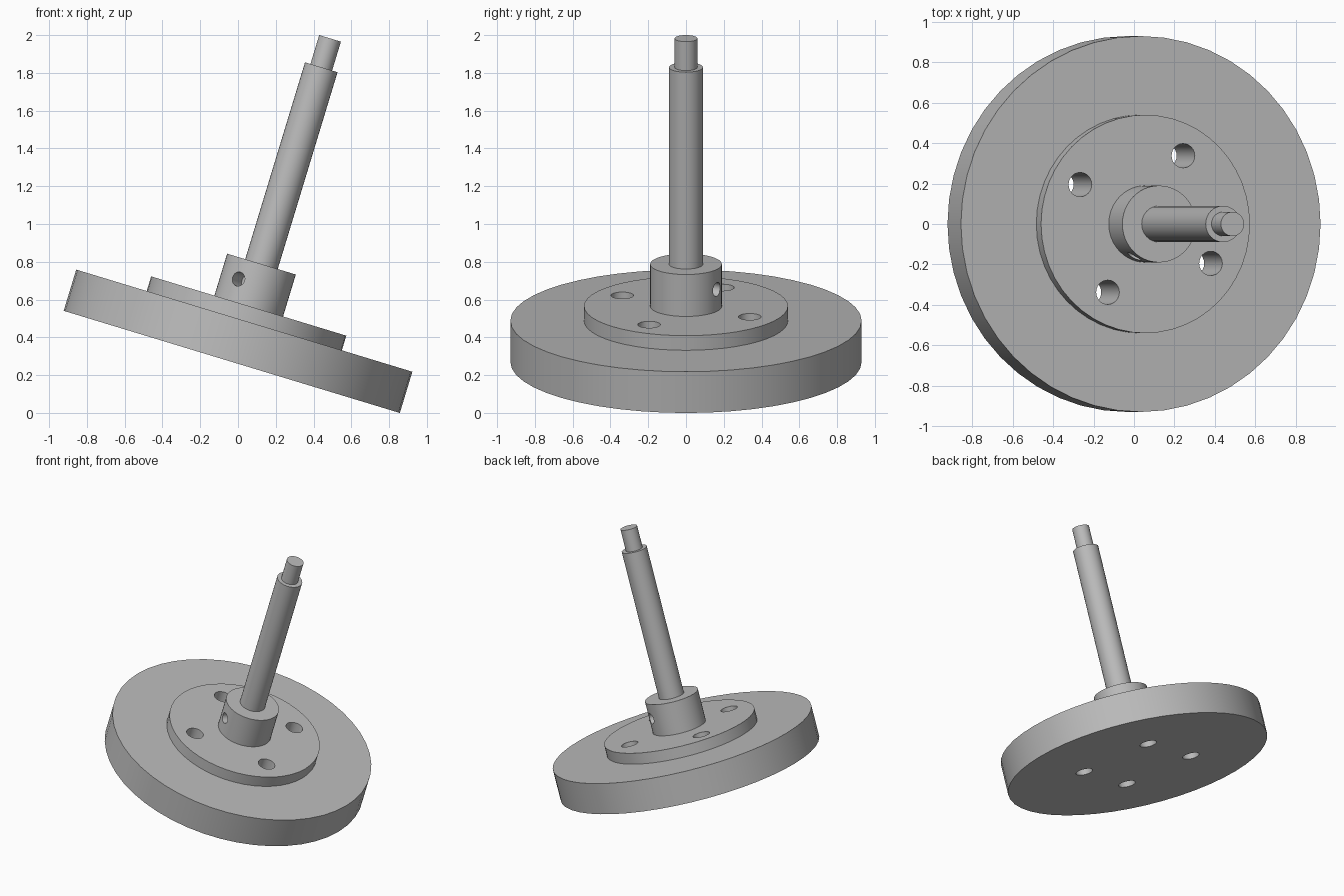
import bpy, bmesh
from math import radians, cos, sin
from mathutils import Matrix, Vector

cube = bpy.data.objects.get("Cube")
if cube:
    bpy.data.objects.remove(cube, do_unlink=True)

# Single machined-metal grey
steel = bpy.data.materials.new("machined_grey")
steel.use_nodes = True
grey = (0.5, 0.5, 0.5, 1)
steel.diffuse_color = grey
steel.node_tree.nodes["Principled BSDF"].inputs["Base Color"].default_value = grey

# The whole assembly leans toward +x
TILT = Matrix.Translation((-0.033, 0, 0.27)) @ Matrix.Rotation(radians(16.9), 4, 'Y')


def make_object(name, bm):
    mesh = bpy.data.meshes.new(name)
    bm.to_mesh(mesh)
    bm.free()
    mesh.materials.append(steel)
    obj = bpy.data.objects.new(name, mesh)
    bpy.context.collection.objects.link(obj)
    obj.matrix_world = TILT
    return obj


def add_cylinder(bm, radius, depth, matrix, sides):
    bmesh.ops.create_cone(bm, cap_ends=True, segments=sides, radius1=radius,
                          radius2=radius, depth=depth, matrix=matrix)


def turned_part(name, radius, bottom, top, sides=48):
    bm = bmesh.new()
    centre = Matrix.Translation((0, 0, (bottom + top) / 2))
    add_cylinder(bm, radius, top - bottom, centre, sides)
    return make_object(name, bm)


def cut(obj, cutter):
    mod = obj.modifiers.new("holes", 'BOOLEAN')
    mod.operation = 'DIFFERENCE'
    mod.solver = 'EXACT'
    mod.object = cutter
    bpy.context.view_layer.objects.active = obj
    bpy.ops.object.modifier_apply(modifier=mod.name)


# Stacked turned parts along the shaft axis
disc = turned_part("disc", 0.93, 0, 0.228)
flange = turned_part("flange", 0.54, 0.228, 0.309)
hub = turned_part("hub", 0.19, 0.309, 0.541)
shaft = turned_part("shaft", 0.09, 0.309, 1.63, 32)
shaft_tip = turned_part("shaft_tip", 0.06, 1.63, 1.79, 32)

# Four bolt holes through flange and disc
bm = bmesh.new()
for k in range(4):
    a = radians(60 + 90 * k)
    place = Matrix.Translation((0.39 * cos(a), 0.39 * sin(a), 0.15))
    add_cylinder(bm, 0.06, 1, place, 24)
bolt_cutter = make_object("bolt_hole_cutter", bm)

# Set-screw hole across the hub
bm = bmesh.new()
across = Vector((cos(radians(60)), sin(radians(60)), 0))
turn = across.to_track_quat('Z', 'Y').to_matrix().to_4x4()
add_cylinder(bm, 0.038, 1, Matrix.Translation((0, 0, 0.43)) @ turn, 24)
screw_cutter = make_object("set_screw_cutter", bm)

bpy.context.view_layer.update()
cut(disc, bolt_cutter)
cut(flange, bolt_cutter)
cut(hub, screw_cutter)
for cutter in (bolt_cutter, screw_cutter):
    bpy.data.objects.remove(cutter, do_unlink=True)

# Smooth round walls, crisp rims
bpy.ops.object.select_all(action='DESELECT')
for part in (disc, flange, hub, shaft, shaft_tip):
    part.select_set(True)
bpy.context.view_layer.objects.active = disc
bpy.ops.object.shade_smooth_by_angle(angle=radians(30))
